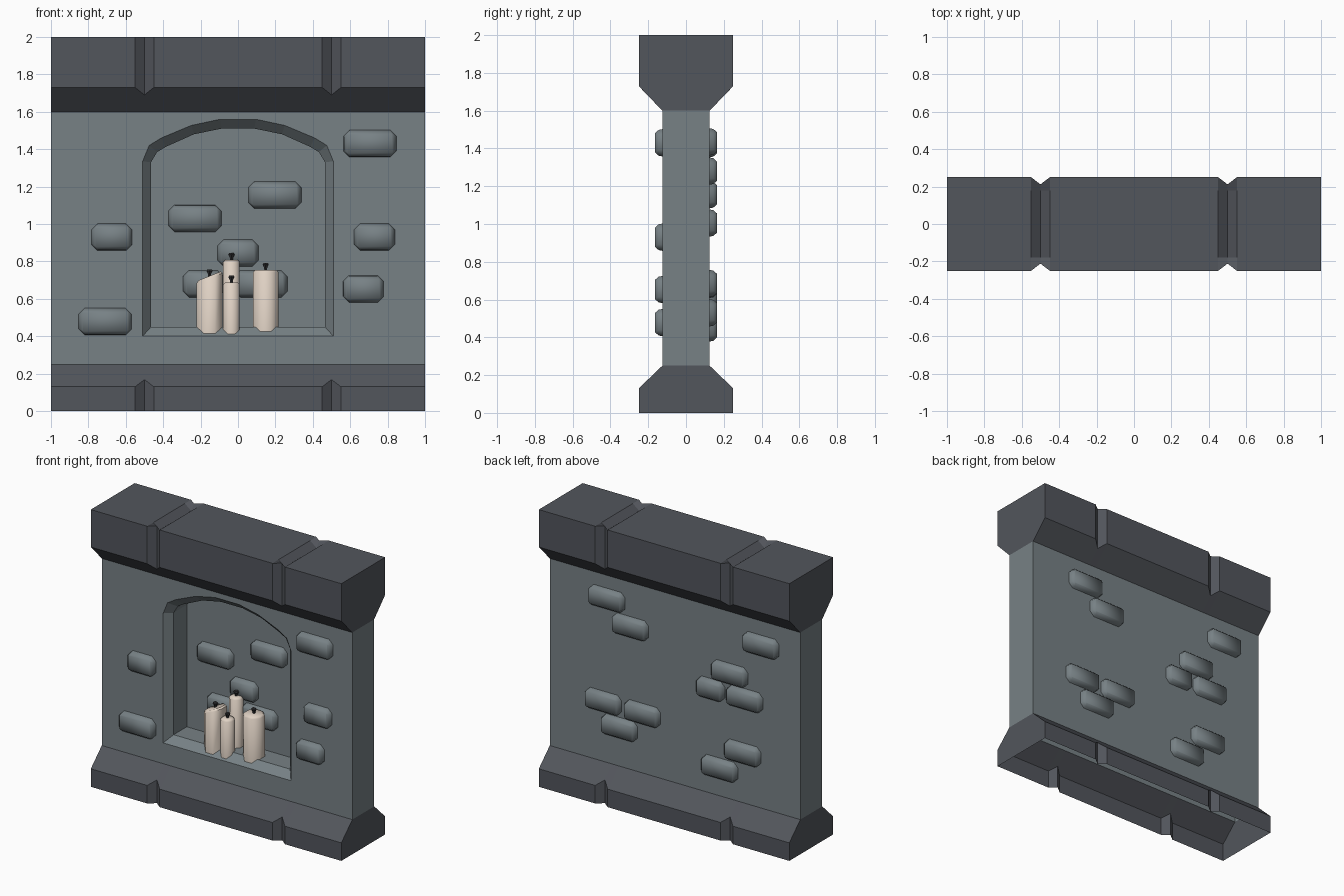
import bpy, bmesh, math

if "Cube" in bpy.data.objects:
    bpy.data.objects.remove(bpy.data.objects["Cube"])


def material(name, rgb):
    m = bpy.data.materials.new(name)
    m.diffuse_color = (*rgb, 1)
    m.use_nodes = True
    m.node_tree.nodes["Principled BSDF"].inputs["Base Color"].default_value = m.diffuse_color
    return m


STONE = material("grey stone", (0.185, 0.22, 0.235))
DARK = material("dark trim stone", (0.085, 0.092, 0.107))
WAX = material("cream wax", (0.74, 0.64, 0.55))
WICK = material("charred wick", (0.035, 0.035, 0.038))


def loft(name, rings, mat, drop=None, smooth=False):
    """Skin matching rings of points into a capped solid; drop() picks faces to leave open."""
    bm = bmesh.new()
    vs = [[bm.verts.new(p) for p in r] for r in rings]
    n = len(rings[0])
    for a, b in zip(vs, vs[1:]):
        for i in range(n):
            j = (i + 1) % n
            bm.faces.new((a[i], a[j], b[j], b[i]))
    bm.faces.new(vs[0])
    bm.faces.new(vs[-1])
    bmesh.ops.recalc_face_normals(bm, faces=bm.faces)
    if drop:
        gone = [f for f in bm.faces if drop(f)]
        bmesh.ops.delete(bm, geom=gone, context='FACES')
    me = bpy.data.meshes.new(name)
    bm.to_mesh(me)
    bm.free()
    me.materials.append(mat)
    ob = bpy.data.objects.new(name, me)
    bpy.context.collection.objects.link(ob)
    if smooth:
        bpy.ops.object.select_all(action='DESELECT')
        ob.select_set(True)
        bpy.context.view_layer.objects.active = ob
        bpy.ops.object.shade_smooth_by_angle(angle=math.radians(50))
    return ob


def mirrored(half):
    return half + [(-a, b) for a, b in reversed(half)]


# Coping and base: beams along x with V grooves at x = +-0.5
def beam(name, full, groove, drop=None):
    rings = []
    for x in (-1, -0.55, -0.5, -0.45, 0.45, 0.5, 0.55, 1):
        prof = mirrored(groove if abs(x) == 0.5 else full)
        rings.append([(x, y, z) for y, z in prof])
    return loft(name, rings, DARK, drop)


beam("coping",
     [(0.125, 1.6), (0.25, 1.73), (0.25, 2), (0.18, 2)],
     [(0.125, 1.6), (0.212, 1.69), (0.212, 2), (0.18, 1.96)])
# the base is open underneath and where the wall stands on it
beam("base",
     [(0.25, 0), (0.25, 0.13), (0.125, 0.25)],
     [(0.21, 0), (0.21, 0.168), (0.125, 0.25)],
     drop=lambda f: abs(f.normal.z) > 0.95)

# Wall slab with an arched niche cut in the front
wall = loft("wall", [[(x, y, z) for y, z in
                      mirrored([(0.125, 0.25), (0.125, 1.6)])] for x in (-1, 1)], STONE)
outer = mirrored([(0.51, 0.4), (0.51, 1.335), (0.475, 1.42), (0.41, 1.46),
                  (0.25, 1.527), (0.096, 1.56)])
inner = mirrored([(0.465, 0.45), (0.465, 1.33), (0.432, 1.385), (0.385, 1.413),
                  (0.235, 1.48), (0.087, 1.51)])
NICHE_Y = 0.08
rings = [[(x, y, z) for x, z in shape] for shape, y in
         ((outer, -0.2), (outer, -0.125), (inner, -0.07), (inner, NICHE_Y))]
cutter = loft("niche_cutter", rings, STONE)
cutter.hide_render = True
mod = wall.modifiers.new("niche", 'BOOLEAN')
mod.operation = 'DIFFERENCE'
mod.solver = 'EXACT'
mod.object = cutter
bpy.context.view_layer.objects.active = wall
bpy.ops.object.modifier_apply(modifier="niche")
bpy.data.objects.remove(cutter)
bm = bmesh.new()
bm.from_mesh(wall.data)
under = [f for f in bm.faces if f.calc_center_median().z < 0.26]
bmesh.ops.delete(bm, geom=under, context='FACES')
bm.to_mesh(wall.data)
bm.free()


# Raised bricks with softened edges
def brick(name, x, z, w, y, out):
    rings = []
    for inset, corner, d in ((0, 0.033, -0.005), (0.005, 0.03, 0.02), (0.021, 0.004, 0.038)):
        a, b = w / 2 - inset, 0.073 - inset
        quarter = [(a, b - corner), (a - corner, b)]
        right = [(p, -q) for p, q in reversed(quarter)] + quarter
        rings.append([(x + p, y + out * d, z + q) for p, q in mirrored(right)])
    loft(name, rings, STONE, smooth=True)


L, S = 0.285, 0.22
for x, z, w in ((-0.675, 0.93, S), (-0.71, 0.478, L), (0.705, 1.43, L),
                (0.73, 0.93, S), (0.67, 0.653, S)):
    brick("front_brick", x, z, w, -0.125, -1)
for x, z, w in ((0.197, 1.155, L), (-0.23, 1.03, L), (0, 0.845, S),
                (-0.185, 0.68, S), (0.122, 0.68, L)):
    brick("niche_brick", x, z, w, NICHE_Y, -1)
for x, z, w in ((0.54, 1.435, L), (0.352, 1.28, L), (-0.69, 1.425, L), (-0.44, 1.155, L),
                (-0.288, 1.005, S), (-0.56, 1.005, L), (0.568, 0.685, L), (0.256, 0.68, L),
                (0.44, 0.53, L), (-0.544, 0.61, L), (-0.36, 0.45, L)):
    brick("back_brick", x, z, w, 0.125, 1)


# Candles on the sill, each with a flared wick
def ring(x, y, z, r, n, slant=0.0):
    pts = []
    for i in range(n):
        a = 2 * math.pi * (i + 0.5) / n
        dx = r * math.cos(a)
        pts.append((x + dx, y + r * math.sin(a), z + slant * dx))
    return pts


for x, y, r, top, slant in ((0.148, -0.03, 0.073, 0.755, 0), (-0.152, -0.04, 0.076, 0.722, 0.4),
                            (-0.035, 0.03, 0.048, 0.808, 0), (-0.035, -0.068, 0.048, 0.688, 0)):
    loft("candle", [ring(x, y, 0.405, r, 8), ring(x, y, top - 0.012, r, 8, slant),
                    ring(x, y, top, r - 0.012, 8, slant)], WAX, smooth=True)
    loft("wick", [ring(x, y, top - 0.005, 0.008, 6), ring(x, y, top + 0.012, 0.01, 6),
                  ring(x, y, top + 0.028, 0.019, 6), ring(x, y, top + 0.036, 0.014, 6)], WICK)
